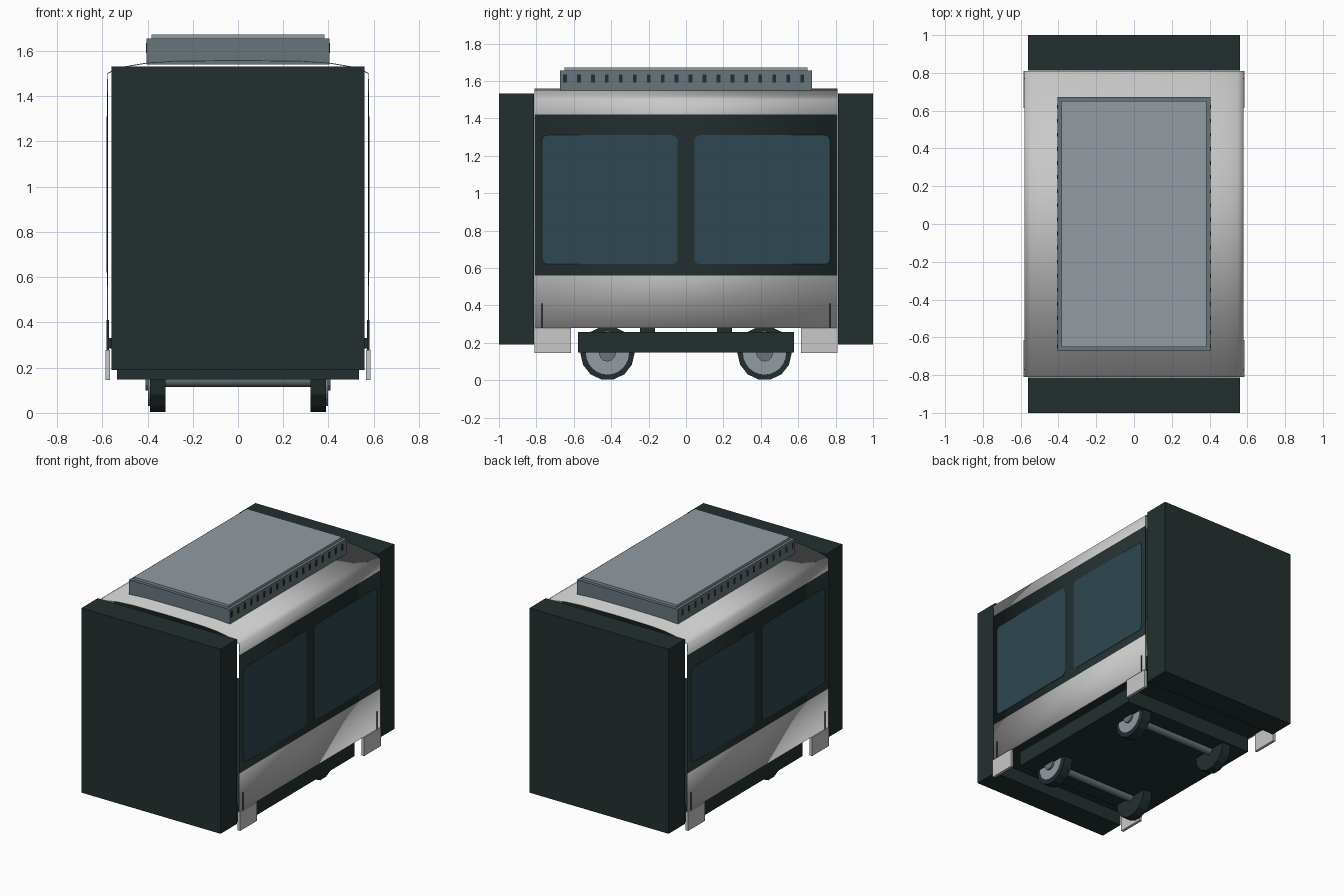
import bpy, bmesh, math
from mathutils import Matrix

cube = bpy.data.objects.get("Cube")
if cube:
    bpy.data.objects.remove(cube, do_unlink=True)


def material(name, r, g, b):
    m = bpy.data.materials.new(name)
    m.use_nodes = True
    m.diffuse_color = (r, g, b, 1)
    node = next(n for n in m.node_tree.nodes if n.type == 'BSDF_PRINCIPLED')
    node.inputs["Base Color"].default_value = (r, g, b, 1)
    return m


DARK = material("dark green grey", 0.017, 0.028, 0.028)
WHITE = material("body white", 0.57, 0.58, 0.57)
LID = material("light metal grey", 0.29, 0.33, 0.36)
STEEL = material("steel grey", 0.14, 0.18, 0.2)
GLASS = material("tinted glass", 0.027, 0.063, 0.082)


def finish(name, bm, *mats):
    mesh = bpy.data.meshes.new(name)
    bm.to_mesh(mesh)
    bm.free()
    for m in mats:
        mesh.materials.append(m)
    obj = bpy.data.objects.new(name, mesh)
    bpy.context.collection.objects.link(obj)
    return obj


def box(name, x, y, z, mat):
    """Box from (low, high) pairs on each axis."""
    bm = bmesh.new()
    bmesh.ops.create_cube(bm, size=1)
    for v in bm.verts:
        for i, (low, high) in enumerate((x, y, z)):
            v.co[i] = high if v.co[i] > 0 else low
    return finish(name, bm, mat)


def span(a, b, sign):
    return tuple(sorted((a * sign, b * sign)))


def cylinder(name, radius, x, y, z, mat, sides):
    """Cylinder lying along x between the two x values."""
    bm = bmesh.new()
    bmesh.ops.create_cone(bm, cap_ends=True, segments=sides, radius1=radius,
                          radius2=radius, depth=x[1] - x[0])
    bm.transform(Matrix.Translation((sum(x) / 2, y, z)) @ Matrix.Rotation(math.pi / 2, 4, 'Y'))
    return finish(name, bm, mat)


def smooth(obj):
    bpy.ops.object.select_all(action='DESELECT')
    obj.select_set(True)
    bpy.context.view_layer.objects.active = obj
    bpy.ops.object.shade_smooth_by_angle(angle=math.radians(25))


# Open-ended shell: skirt, dark window band and arched roof
half = [(0.578, 0.28), (0.578, 0.56), (0.578, 1.42), (0.58, 1.5), (0.55, 1.517),
        (0.5, 1.532), (0.4, 1.549), (0.28, 1.557)]
profile = half + [(0, 1.56)] + [(-x, z) for x, z in reversed(half)]
bm = bmesh.new()
rows = [[bm.verts.new((x, y, z)) for y in (-0.81, 0.81)] for x, z in profile]
for a, b in zip(rows, rows[1:]):
    face = bm.faces.new((a[0], a[1], b[1], b[0]))
    face.material_index = int(0.56 < face.calc_center_median().z < 1.42)
shell = finish("body_shell", bm, WHITE, DARK)
solid = shell.modifiers.new("thickness", 'SOLIDIFY')
solid.thickness = 0.004
solid.offset = -1
smooth(shell)

box("floor", (-0.574, 0.574), (-0.81, 0.81), (0.285, 0.33), DARK)


# Rounded window plates
def window(name, side, y, z, radius=0.03):
    bm = bmesh.new()
    ring = []
    corners = ((y[1], z[1], 1, 1), (y[0], z[1], -1, 1), (y[0], z[0], -1, -1), (y[1], z[0], 1, -1))
    for k, (cy, cz, sy, sz) in enumerate(corners):
        for step in range(5):
            t = (k + step / 4) * math.pi / 2
            ring.append(bm.verts.new((side * 0.577, cy - sy * radius + radius * math.cos(t),
                                      cz - sz * radius + radius * math.sin(t))))
    face = bm.faces.new(ring)
    out = bmesh.ops.extrude_face_region(bm, geom=[face])["geom"]
    for v in out:
        if isinstance(v, bmesh.types.BMVert):
            v.co.x = side * 0.581
    bmesh.ops.recalc_face_normals(bm, faces=bm.faces)
    return finish(name, bm, GLASS)


for side, label in ((1, "left"), (-1, "right")):
    for end, place in ((1, "rear"), (-1, "front")):
        tag = f"{place}_{label}"
        window("window_" + tag, side, span(0.045, 0.77, end), (0.62, 1.31))
        # Corner skirts with a thin seam rib
        box("corner_skirt_" + tag, span(0.565, 0.585, side), span(0.615, 0.81, end),
            (0.145, 0.279), WHITE)
        box("skirt_rib_" + tag, span(0.57, 0.582, side), span(0.768, 0.772, end),
            (0.27, 0.41), DARK)
        # Wheels
        y = 0.42 * end
        cylinder("tyre_" + tag, 0.145, span(0.32, 0.39, side), y, 0.145, DARK, 14)
        cylinder("wheel_disc_" + tag, 0.115, span(0.38, 0.397, side), y, 0.145, LID, 24)
        cylinder("wheel_hub_" + tag, 0.045, span(0.39, 0.41, side), y, 0.145, STEEL, 12)
        box("suspension_block_" + tag, span(0.3, 0.48, side), span(0.167, 0.245, end),
            (0.25, 0.29), DARK)

    # Vent slots along the roof unit
    for i in range(18):
        y = -0.647 + i * 0.0746
        box(f"vent_{label}_{i + 1}", span(0.402, 0.407, side), (y - 0.01, y + 0.01),
            (1.592, 1.635), DARK)

# End gangways, axles
for end, place in ((1, "rear"), (-1, "front")):
    box("gangway_" + place, (-0.56, 0.56), span(0.812, 1, end), (0.19, 1.532), DARK)
    smooth(cylinder("axle_" + place, 0.03, (-0.34, 0.34), 0.42 * end, 0.145, STEEL, 16))

# Running gear frame
box("underframe", (-0.535, 0.535), (-0.577, 0.577), (0.147, 0.257), DARK)

# Roof equipment
box("roof_unit", (-0.405, 0.405), (-0.673, 0.673), (1.54, 1.655), STEEL)
box("roof_unit_lid", (-0.383, 0.383), (-0.65, 0.65), (1.65, 1.672), LID)
